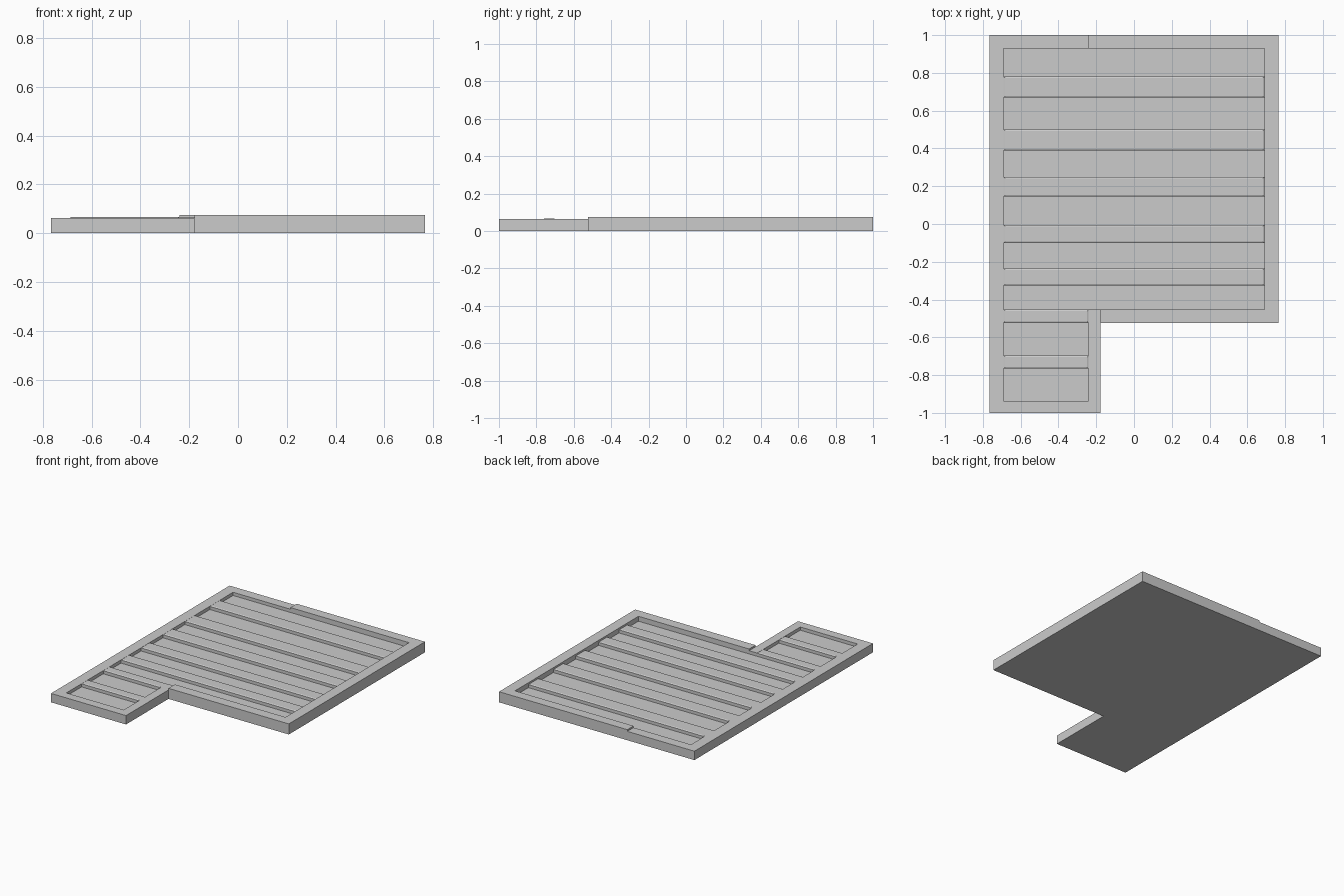
import bpy, bmesh
from mathutils import Vector

if "Cube" in bpy.data.objects:
    bpy.data.objects.remove(bpy.data.objects["Cube"])

LOW, HIGH, FLOOR, SLAT = 0.063, 0.075, 0.04, 0.066
XS = [-0.766, -0.69, -0.24, -0.178, 0.69, 0.766]
YS = [-1.0, -0.937, -0.525, -0.453, 0.93, 1.0]


def height(i, j):
    """Height of tray cell (i, j); zero outside the L-shaped outline."""
    if not (0 <= i < 5 and 0 <= j < 5):
        return 0.0
    x, y = (XS[i] + XS[i + 1]) / 2, (YS[j] + YS[j + 1]) / 2
    if y < -0.525 and x > -0.178:
        return 0.0
    inside_main = -0.69 < x < 0.69 and -0.453 < y < 0.93
    inside_leg = -0.69 < x < -0.24 and -0.937 < y < 0
    if inside_main or inside_leg:
        return FLOOR
    if x > -0.178 or (x > -0.24 and y > 0.9):
        return HIGH
    return LOW


def finish(bm, name):
    bmesh.ops.remove_doubles(bm, verts=bm.verts, dist=1e-5)
    bmesh.ops.recalc_face_normals(bm, faces=bm.faces)
    me = bpy.data.meshes.new(name)
    bm.to_mesh(me)
    bm.free()
    ob = bpy.data.objects.new(name, me)
    bpy.context.collection.objects.link(ob)
    return ob


# Tray: flat base, sunken floor and stepped rim, as one stepped surface
bm = bmesh.new()


def quad(*pts):
    bm.faces.new([bm.verts.new(p) for p in pts])


def wall(a, b, h0, h1):
    # split at every level so neighbouring walls share vertices
    lo, hi = sorted((h0, h1))
    levels = [z for z in (0.0, FLOOR, LOW, HIGH) if lo <= z <= hi]
    for z0, z1 in zip(levels, levels[1:]):
        quad((*a, z0), (*b, z0), (*b, z1), (*a, z1))


for i in range(-1, 5):
    for j in range(-1, 5):
        h = height(i, j)
        if h:
            corners = [(XS[i], YS[j]), (XS[i + 1], YS[j]),
                       (XS[i + 1], YS[j + 1]), (XS[i], YS[j + 1])]
            quad(*[(*c, h) for c in corners])
            quad(*[(*c, 0) for c in reversed(corners)])
        if j >= 0:
            x = XS[i + 1]
            wall((x, YS[j]), (x, YS[j + 1]), h, height(i + 1, j))
        if i >= 0:
            y = YS[j + 1]
            wall((XS[i], y), (XS[i + 1], y), h, height(i, j + 1))
bmesh.ops.remove_doubles(bm, verts=bm.verts, dist=1e-5)
bmesh.ops.recalc_face_normals(bm, faces=bm.faces)
bmesh.ops.dissolve_limit(bm, angle_limit=0.01, verts=bm.verts, edges=bm.edges)
finish(bm, "tray")


# Slats: shallow bars with a narrow chamfer around the top
def slat(name, x0, x1, y0, y1, c=0.008):
    bm = bmesh.new()
    rings = []
    for z, d in ((FLOOR, 0), (SLAT - 0.004, 0), (SLAT, c)):
        rings.append([bm.verts.new(p) for p in (
            (x0 + d, y0 + d, z), (x1 - d, y0 + d, z),
            (x1 - d, y1 - d, z), (x0 + d, y1 - d, z))])
    for a, b in zip(rings, rings[1:]):
        for k in range(4):
            n = (k + 1) % 4
            bm.faces.new((a[k], a[n], b[n], b[k]))
    bm.faces.new(rings[-1])
    bm.faces.new(reversed(rings[0]))
    finish(bm, name)


for n, (y0, y1) in enumerate([(0.67, 0.78), (0.39, 0.50), (0.145, 0.25),
                              (-0.10, -0.005), (-0.325, -0.235)]):
    slat(f"long_slat_{n + 1}", -0.69, 0.69, y0, y1)
for n, (y0, y1) in enumerate([(-0.523, -0.453), (-0.766, -0.697)]):
    slat(f"short_slat_{n + 1}", -0.69, -0.24, y0, y1)
